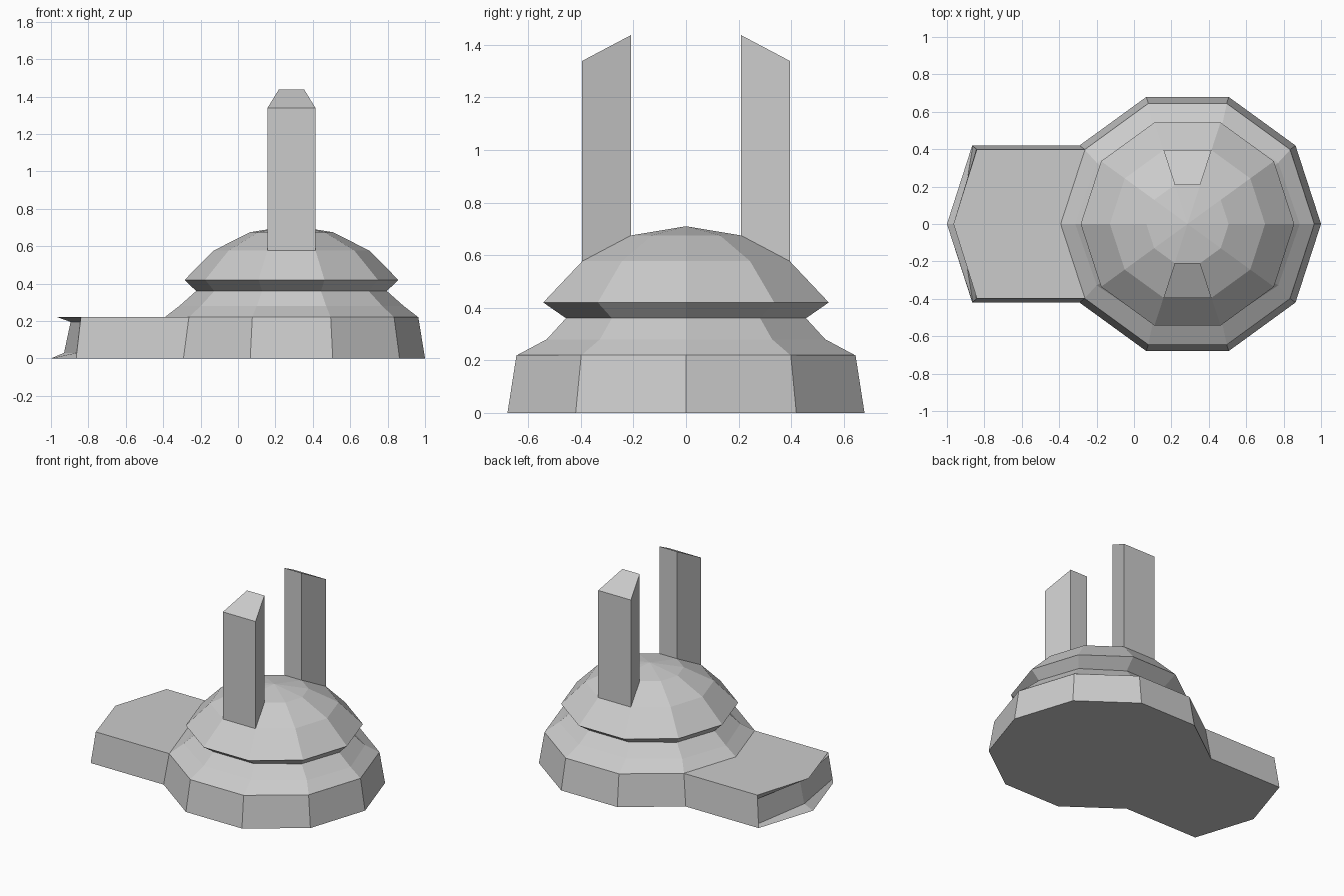
import bpy
import bmesh
from math import sin, cos, radians

if "Cube" in bpy.data.objects:
    bpy.data.objects.remove(bpy.data.objects["Cube"])

CX = 0.286  # centre of the round body


def loft(name, rings, cap_start=True, cap_end=True):
    """Skin equal-length rings of 3D points; a one-point last ring makes an apex."""
    bm = bmesh.new()
    loops = [[bm.verts.new(p) for p in ring] for ring in rings]
    for a, b in zip(loops, loops[1:]):
        n = len(a)
        for i in range(n):
            j = (i + 1) % n
            if len(b) == 1:
                bm.faces.new((a[i], a[j], b[0]))
            else:
                bm.faces.new((a[i], a[j], b[j], b[i]))
    if cap_start:
        bm.faces.new(loops[0][::-1])
    if cap_end and len(loops[-1]) > 2:
        bm.faces.new(loops[-1])
    bmesh.ops.recalc_face_normals(bm, faces=bm.faces)
    mesh = bpy.data.meshes.new(name)
    bm.to_mesh(mesh)
    bm.free()
    obj = bpy.data.objects.new(name, mesh)
    bpy.context.collection.objects.link(obj)
    return obj


def decagon(rx, ry, z):
    return [(CX + rx * cos(radians(36 * k)), ry * sin(radians(36 * k)), z)
            for k in range(10)]


# Base: decagon whose left point is stretched into a platform with a notched end
def base_ring(z, tip, corner):
    r = 0.714 - 0.036 * z / 0.22
    ring = decagon(r, r, z)
    y = ring[4][1]
    ring[5:6] = [(corner, y, z), (tip, 0, z), (corner, -y, z)]
    return ring


loft("base_platform", [base_ring(0, -1.0, -0.865),
                       base_ring(0.03, -0.93, -0.862),
                       base_ring(0.195, -0.895, -0.843),
                       base_ring(0.22, -0.965, -0.84)])

# Faceted neck and overhanging dome: (x radius, y radius, height)
profile = [(0.678, 0.675, 0.22), (0.60, 0.557, 0.28), (0.51, 0.48, 0.36),
           (0.571, 0.571, 0.42), (0.415, 0.415, 0.577), (0.22, 0.22, 0.675)]
loft("dome", [decagon(*p) for p in profile] + [[(CX, 0, 0.71)]], cap_start=False)

# Pillars: the front and back dome facets raised straight up
outer, inner = decagon(0.415, 0.415, 0.577), decagon(0.22, 0.22, 0.675)
for name, side in (("front_pillar", -1), ("back_pillar", 1)):
    foot = [(x, y * side, z) for x, y, z in (outer[2], outer[3], inner[3], inner[2])]
    top = [(x, y, z + 0.762) for x, y, z in foot]
    loft(name, [foot, top], cap_start=False)
